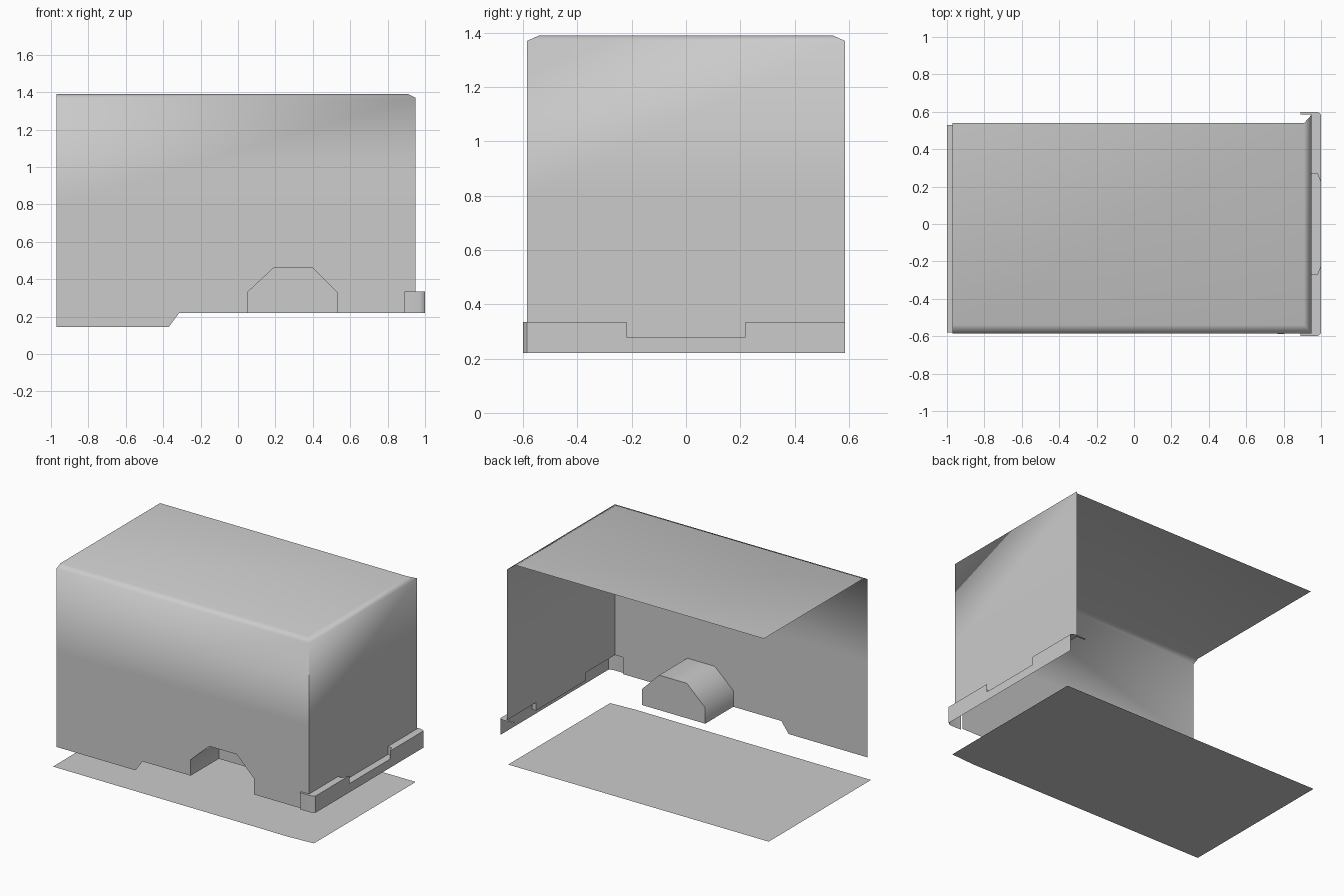
import bpy, bmesh, math

if "Cube" in bpy.data.objects:
    bpy.data.objects.remove(bpy.data.objects["Cube"])

L, R, W = -0.97, 0.95, 0.585       # box ends and half width
LOW, SPLIT, EAVE, TOP = 0.22, 0.80, 1.37, 1.39
LEDGE, STEP = 0.335, 0.28          # bumper ledge heights
ARCH = [(0.05, LOW), (0.05, 0.33), (0.19, 0.46), (0.40, 0.46), (0.53, 0.33), (0.53, LOW)]


def build(name, faces, angle=None, sharp=None):
    """Make one object from lists of face corners; weld shared points and shade it."""
    bm = bmesh.new()
    for pts in faces:
        bm.faces.new([bm.verts.new(p) for p in pts])
    bmesh.ops.remove_doubles(bm, verts=bm.verts, dist=0.0005)
    for f in bm.faces:
        f.smooth = angle is not None
    for e in bm.edges:
        if angle is not None and len(e.link_faces) == 2:
            e.smooth = e.calc_face_angle(0) < math.radians(angle)
        if sharp and all(sharp(v.co) for v in e.verts):
            e.smooth = False
    me = bpy.data.meshes.new(name)
    bm.to_mesh(me)
    bm.free()
    ob = bpy.data.objects.new(name, me)
    bpy.context.collection.objects.link(ob)
    return ob


def flat(pts, z):
    return [(x, y, z) for x, y in pts]


def wall(a, b, z0, z1):
    return [(*a, z0), (*b, z0), (*b, z1), (*a, z1)]


# Box body: front side, end panel, roof and the small bevels joining them
side_profile = ([(L, 0.145), (-0.37, 0.145), (-0.315, LOW)] + ARCH +
                [(0.89, LOW), (0.89, LEDGE), (R, LEDGE), (R, SPLIT), (L, SPLIT)])
end_profile = [(-W, LEDGE), (-0.27, LEDGE), (-0.27, STEP), (0.27, STEP), (0.27, LEDGE),
               (W, LEDGE), (W, SPLIT), (-W, SPLIT)]
rx, ry = 0.91, 0.54
body = [
    [(x, -W, z) for x, z in side_profile],
    wall((L, -W), (R, -W), SPLIT, EAVE),
    [(R, y, z) for y, z in end_profile],
    wall((R, -W), (R, W), SPLIT, EAVE),
    [(L, -W, EAVE), (R, -W, EAVE), (rx, -ry, TOP), (L, -ry, TOP)],
    [(R, -W, EAVE), (R, W, EAVE), (rx, ry, TOP), (rx, -ry, TOP)],
    flat([(L, -ry), (rx, -ry), (rx, ry), (L, ry)], TOP),
]
build("box_body", body, angle=75, sharp=lambda c: c.x > R - 0.01 and c.y < -W + 0.01)

# Wheel well: arch pushed inward from the side, closed by a flat cap
depth = -0.28
well = [[(a[0], -W, a[1]), (a[0], depth, a[1]), (b[0], depth, b[1]), (b[0], -W, b[1])]
        for a, b in zip(ARCH, ARCH[1:])]
well.append([(x, depth, z) for x, z in reversed(ARCH)])
build("wheel_well", well, angle=60)

# Bumper: wrapped outer skin, two raised ledges and a lower step in the middle
corner = [(0.89, -0.60), (0.97, -0.60), (0.99, -0.595), (1.0, -W), (1.0, -0.22)]
notch = [(1.0, -0.22), (0.98, -0.27), (R, -0.27)]
ledge = corner + notch[1:] + [(R, -W), (0.89, -W)]


def mirror(pts):
    return [(x, -y) for x, y in reversed(pts)]


bumper = [wall(a, b, LOW, LEDGE) for a, b in zip(corner, corner[1:])]
bumper += [wall((1.0, -0.22), (1.0, 0.22), LOW, STEP), wall((1.0, 0.22), (1.0, W), LOW, LEDGE)]
for flip in (list, mirror):
    bumper.append(flat(flip(ledge), LEDGE))
    n = flip(notch)
    bumper += [wall(a, b, STEP, LEDGE) for a, b in zip(n, n[1:])]
bumper.append(flat(notch[::-1] + mirror(notch)[::-1], STEP))
build("bumper", bumper, angle=40)

# Flat panel lying on the ground
build("ground_panel", [flat([(-1.0, -0.58), (0.51, -0.585), (0.80, -0.587), (0.98, -0.575),
                             (0.98, 0.53), (-1.0, 0.53)], 0.0)])
